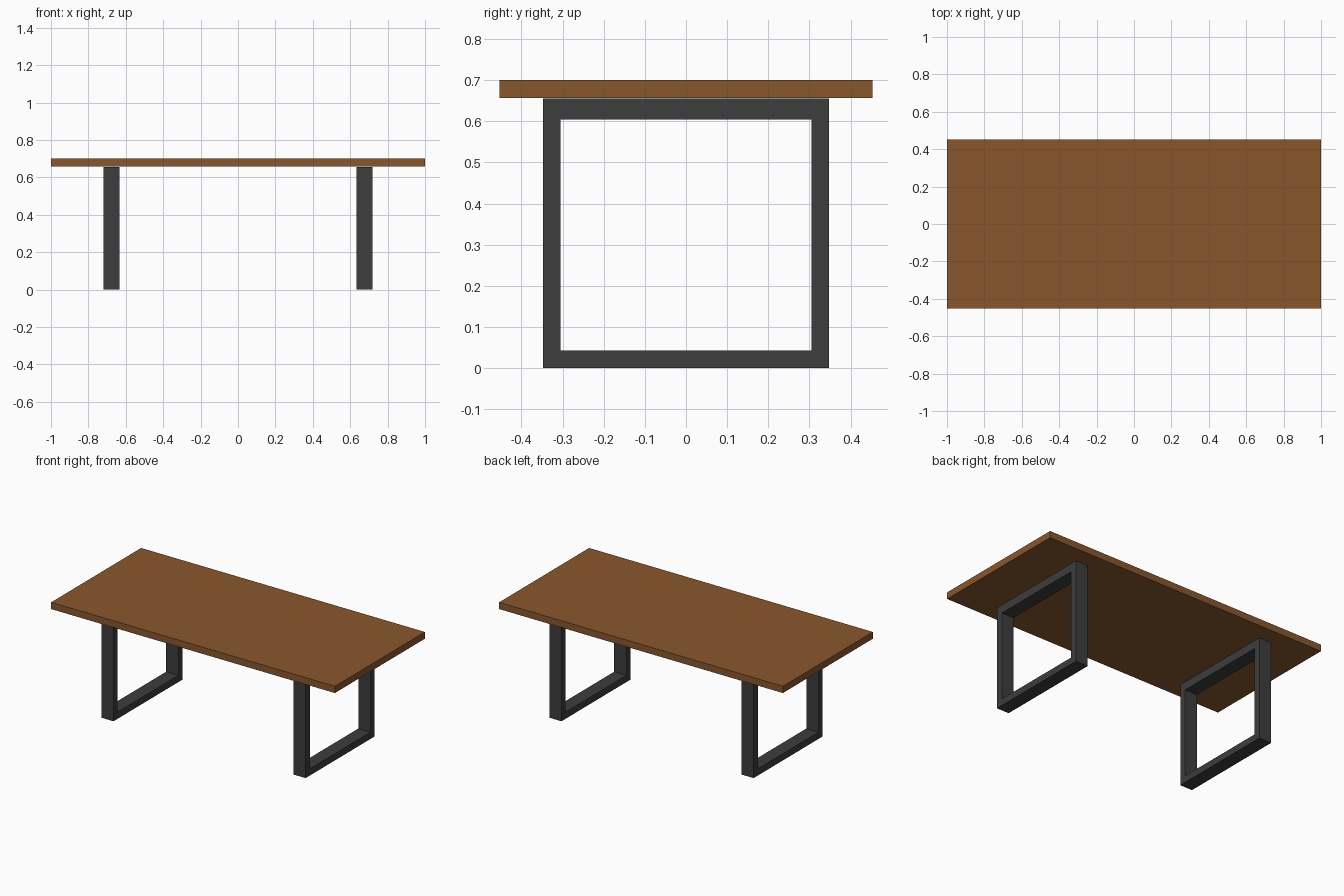
import bpy, bmesh

if "Cube" in bpy.data.objects:
    bpy.data.objects.remove(bpy.data.objects["Cube"])


def material(name, rgb):
    m = bpy.data.materials.new(name)
    m.diffuse_color = (*rgb, 1)
    m.use_nodes = True
    m.node_tree.nodes["Principled BSDF"].inputs["Base Color"].default_value = m.diffuse_color
    return m


wood = material("brown wood", (0.25, 0.095, 0.026))
metal = material("dark grey metal", (0.047, 0.047, 0.047))


def finish(name, bm, mat):
    bmesh.ops.recalc_face_normals(bm, faces=bm.faces)
    me = bpy.data.meshes.new(name)
    bm.to_mesh(me)
    bm.free()
    me.materials.append(mat)
    ob = bpy.data.objects.new(name, me)
    bpy.context.collection.objects.link(ob)
    return ob


# Table top slab
bm = bmesh.new()
bmesh.ops.create_cube(bm, size=1)
bmesh.ops.scale(bm, vec=(2.0, 0.906, 0.043), verts=bm.verts)
bmesh.ops.translate(bm, vec=(0, 0, 0.6785), verts=bm.verts)
finish("table_top", bm, wood)


# Rectangular leg frame: flat ring in the y-z plane, extruded along x
def leg_frame(name, x0, x1):
    bm = bmesh.new()

    def loop(y, z0, z1):
        return [bm.verts.new((x0, a, b)) for a, b in
                ((-y, z0), (y, z0), (y, z1), (-y, z1))]

    outer = loop(0.348, 0.0, 0.656)
    inner = loop(0.305, 0.043, 0.604)
    ring = [bm.faces.new((outer[i], outer[(i + 1) % 4],
                          inner[(i + 1) % 4], inner[i])) for i in range(4)]
    ext = bmesh.ops.extrude_face_region(bm, geom=ring, use_keep_orig=True)
    moved = [g for g in ext["geom"] if isinstance(g, bmesh.types.BMVert)]
    bmesh.ops.translate(bm, vec=(x1 - x0, 0, 0), verts=moved)
    finish(name, bm, metal)


leg_frame("left_leg_frame", -0.72, -0.634)
leg_frame("right_leg_frame", 0.634, 0.72)
